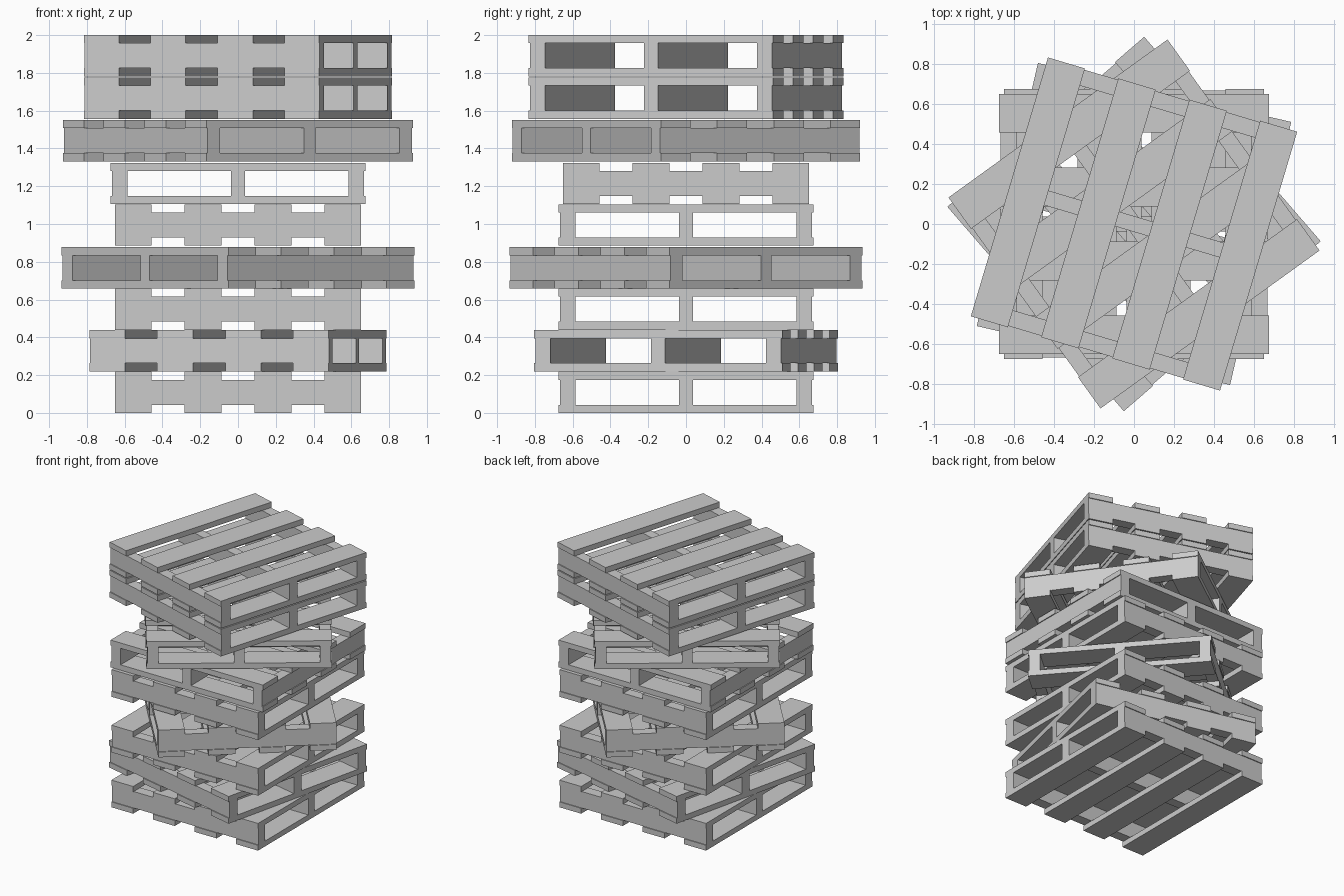
import bpy, bmesh
from math import radians

if "Cube" in bpy.data.objects:
    bpy.data.objects.remove(bpy.data.objects["Cube"])

H = 0.218      # pallet height
T = 0.043      # slat thickness
LX, LY = 0.65, 0.675   # half length of stringers, half length of slats


def add_box(bm, x0, x1, y0, y1, z0, z1):
    verts = bmesh.ops.create_cube(bm, size=1)["verts"]
    for v in verts:
        v.co.x = x1 if v.co.x > 0 else x0
        v.co.y = y1 if v.co.y > 0 else y0
        v.co.z = z1 if v.co.z > 0 else z0


bm = bmesh.new()
# four slats on the top and bottom decks
for x0, x1 in ((-LX, -0.457), (-0.283, -0.088), (0.088, 0.283), (0.457, LX)):
    for z in (0, H - T):
        add_box(bm, x0, x1, -LY, LY, z, z + T)
# three stringers between the decks
for y0, y1 in ((-0.668, -0.586), (-0.038, 0.038), (0.586, 0.668)):
    add_box(bm, -LX, LX, y0, y1, T, H - T)
mesh = bpy.data.meshes.new("pallet")
bm.to_mesh(mesh)
bm.free()

# stack of nine pallets: base height, turn about z
stack = [(0, 0), (0.22, -13.1), (0.44, 0), (0.659, 40.8), (0.886, 0),
         (1.106, 90), (1.332, -54.2), (1.557, -16.6), (1.782, -16.6)]
for i, (z, turn) in enumerate(stack, 1):
    ob = bpy.data.objects.new(f"pallet_{i}", mesh)
    ob.location.z = z
    ob.rotation_euler.z = radians(turn)
    bpy.context.collection.objects.link(ob)
